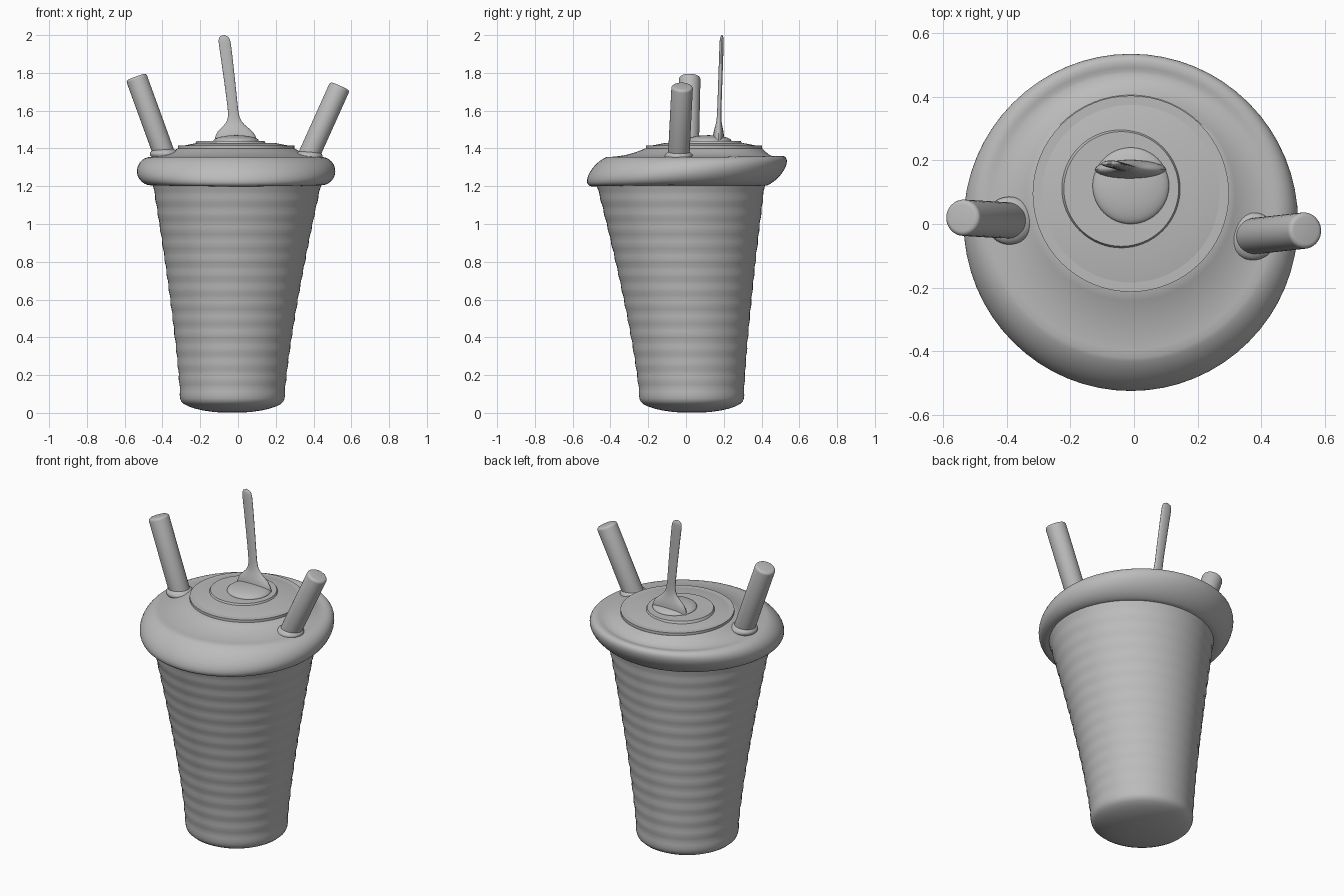
import bpy
from math import cos, sin, exp, pi, tau, radians
from mathutils import Vector

cube = bpy.data.objects.get("Cube")
if cube:
    bpy.data.objects.remove(cube)

GREY = (0.5, 0.5, 0.5, 1)
grey = bpy.data.materials.new("plain grey")
grey.use_nodes = True
grey.diffuse_color = GREY
grey.node_tree.nodes["Principled BSDF"].inputs["Base Color"].default_value = GREY


def finish(obj, name):
    """Name the part, colour it and smooth it while keeping edges sharp."""
    obj.name = obj.data.name = name
    obj.data.materials.append(grey)
    bpy.ops.object.select_all(action="DESELECT")
    obj.select_set(True)
    bpy.context.view_layer.objects.active = obj
    bpy.ops.object.shade_smooth_by_angle(angle=radians(40))
    return obj


def mix(start, end, amount):
    return start + (end - start) * amount


def loft(name, rings, segments=64):
    """Skin elliptical rings of (centre, width radius, depth radius, rise at the back)."""
    verts, faces = [], []
    for centre, wide, deep, rise in rings:
        for i in range(segments):
            turn = tau * i / segments
            verts.append(centre + Vector((wide * cos(turn), deep * sin(turn), rise * sin(turn))))
    for start in range(0, len(verts) - segments, segments):
        for i in range(segments):
            near, far = start + i, start + (i + 1) % segments
            faces.append((near, far, far + segments, near + segments))
    faces.append(tuple(reversed(range(segments))))
    faces.append(tuple(range(len(verts) - segments, len(verts))))
    mesh = bpy.data.meshes.new(name)
    mesh.from_pydata(verts, [], faces)
    obj = bpy.data.objects.new(name, mesh)
    bpy.context.collection.objects.link(obj)
    return finish(obj, name)


def steps(count, first=0):
    return [i / count for i in range(first, count + 1)]


def disc(name, centre, bottom, top, depth):
    """A flat plate whose side slopes from the bottom radius to the top radius."""
    bpy.ops.mesh.primitive_cone_add(vertices=64, radius1=bottom, radius2=top,
                                    depth=depth, location=centre)
    finish(bpy.context.object, name)


def ellipsoid(name, centre, radius, height):
    bpy.ops.mesh.primitive_uv_sphere_add(segments=48, ring_count=24, location=centre)
    obj = bpy.context.object
    obj.scale = (radius, radius, height)
    finish(obj, name)


# Cup: rounded foot, then a flaring wall with faint ridges
foot_centre, mouth_centre = Vector((-0.03, 0.03, 0)), Vector((-0.005, -0.028, 0))
foot_radius, mouth_radius, foot_height, mouth_height = 0.276, 0.445, 0.075, 1.21
cup = []
for t in steps(8, first=1):
    radius = foot_radius * sin(t * pi / 2)
    lift = Vector((0, 0, foot_height * (1 - cos(t * pi / 2))))
    cup.append((foot_centre + lift, radius, radius, 0))
for t in steps(60, first=1):
    flare = t ** 1.3
    radius = mix(foot_radius, mouth_radius, flare) + 0.002 * sin(t * 90)
    centre = mix(foot_centre, mouth_centre, flare)
    centre.z = mix(foot_height, mouth_height, t)
    cup.append((centre, radius, radius, 0))
loft("cup", cup)

# Lid rim: round bulge, higher at the back, then a shoulder up to the disc
rim = []
for t in steps(20):
    turn = mix(-pi / 2, pi / 2, t)
    radius = 0.45 + 0.075 * cos(turn)
    centre = Vector((-0.01, 0.005 + 0.025 * sin(turn), 1.28 + 0.075 * sin(turn)))
    rim.append((centre, radius, radius, 0.03 * cos(turn)))
for t in steps(8, first=1):
    radius = mix(0.45, 0.31, t)
    centre = Vector((-0.01, mix(0.03, 0.095, t), 1.355 + 0.045 * t * t))
    rim.append((centre, radius, radius, 0))
loft("lid_rim", rim)

# Stepped discs and low dome on the lid
disc("lid_disc_edge", (-0.01, 0.095, 1.4), 0.308, 0.308, 0.03)
disc("lid_disc_slope", (-0.01, 0.095, 1.42), 0.305, 0.2, 0.02)
disc("lid_inner_disc", (-0.04, 0.11, 1.43), 0.19, 0.18, 0.02)
ellipsoid("lid_dome", (-0.01, 0.12, 1.44), 0.12, 0.03)

# Spoon: wide blade narrowing to a slim, slightly swelling handle with a round end
spoon = []
for t in steps(60):
    z = mix(1.42, 2, t)
    blade = 1 / (1 + exp((z - 1.51) * 50))
    end = (1 - 0.98 * t ** 40) ** 0.5
    centre = Vector((-0.01 - 0.066 * t ** 1.2, 0.17 + 0.02 * t, z))
    spoon.append((centre, (0.024 + 0.009 * t + 0.09 * blade) * end,
                  (0.011 + 0.02 * blade) * end, 0))
loft("spoon", spoon, segments=24)

# Two leaning straws with soft ends, each in a collar at the lid
for side, base, tip in (("right", (-0.38, 0.01, 1.34), (-0.54, 0.02, 1.78)),
                        ("left", (0.36, -0.04, 1.33), (0.54, -0.02, 1.73))):
    base, tip = Vector(base), Vector(tip)
    lean = tip - base
    bpy.ops.mesh.primitive_cylinder_add(
        vertices=32, radius=0.057, depth=lean.length, location=(base + tip) / 2,
        rotation=lean.to_track_quat("Z", "Y").to_euler())
    straw = bpy.context.object
    bevel = straw.modifiers.new("soft ends", "BEVEL")
    bevel.width, bevel.segments = 0.015, 4
    bevel.limit_method = "ANGLE"
    bpy.ops.object.modifier_apply(modifier=bevel.name)
    finish(straw, side + "_straw")
    ellipsoid(side + "_straw_collar", base + lean * 0.07, 0.075, 0.035)
